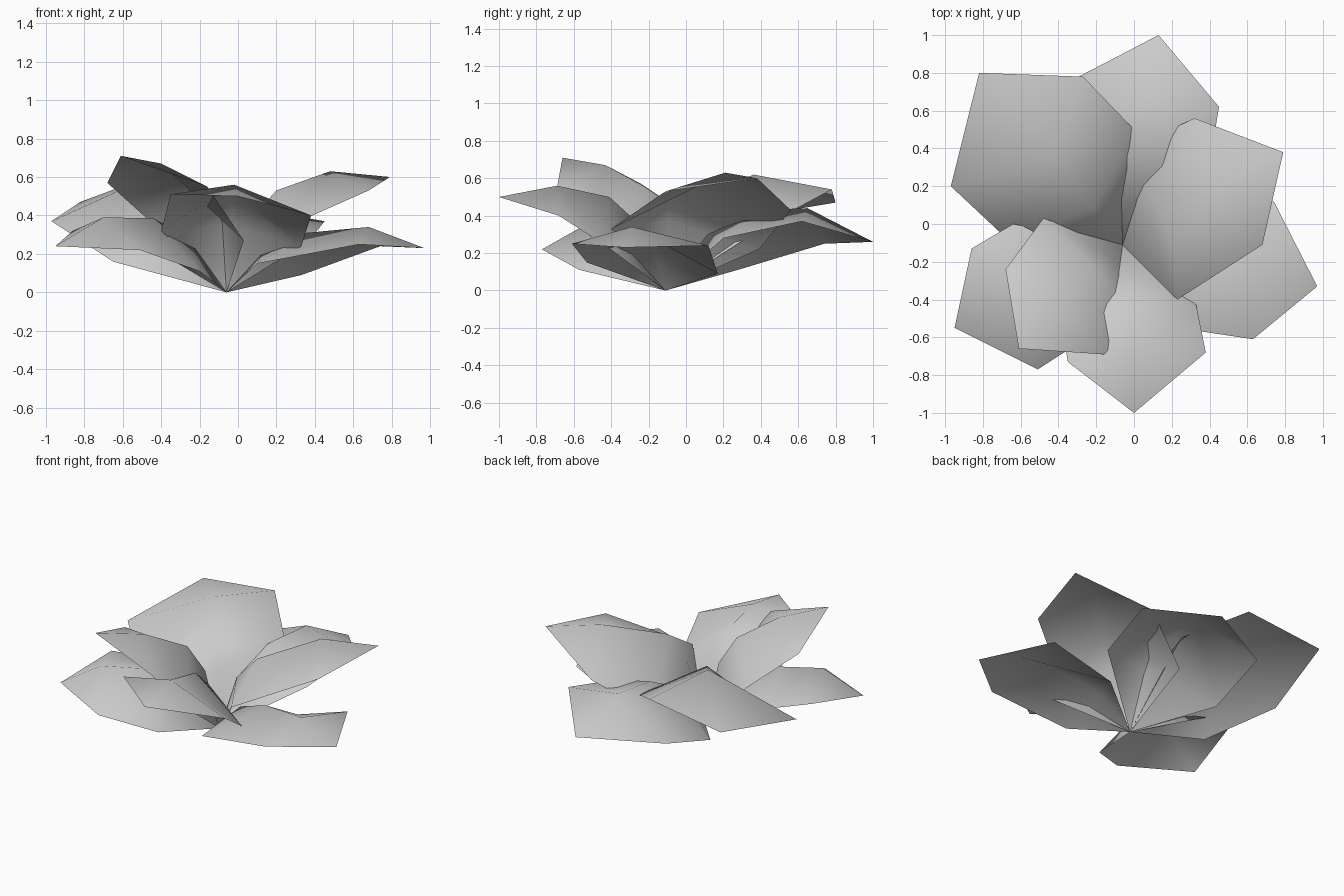
import bpy
import bmesh
from mathutils import Vector

cube = bpy.data.objects.get("Cube")
if cube:
    bpy.data.objects.remove(cube, do_unlink=True)

# One plain grey for every petal
grey = bpy.data.materials.new("soft grey")
grey.use_nodes = True
grey.diffuse_color = (0.6, 0.6, 0.6, 1)
grey.node_tree.nodes["Principled BSDF"].inputs["Base Color"].default_value = grey.diffuse_color

ROOT = Vector((-0.06, -0.11, 0))  # shared point where all petals meet


def petal(name, tip, rib, left_edge, right_edge):
    """A folded petal: a raised midrib with a bent panel strip on either side.
    rib and both edges run from the inner point to the outer point."""
    bm = bmesh.new()
    root, end = bm.verts.new(ROOT), bm.verts.new(tip)
    left, middle, right = ([bm.verts.new(p) for p in row]
                           for row in (left_edge, rib, right_edge))
    # The rib bulges upward between the root and its inner point
    inner = Vector(rib[0])
    knee = bm.verts.new(ROOT.lerp(inner, .45) + Vector((0, 0, .25 * inner.z)))
    for edge in (left, right):
        bm.faces.new((root, knee, edge[0]))
        bm.faces.new((knee, middle[0], edge[0]))
        bm.faces.new((edge[0], middle[0], middle[1], edge[1]))
        bm.faces.new((edge[1], middle[1], end))
    # Turn the upper side outward
    bmesh.ops.recalc_face_normals(bm, faces=bm.faces[:])
    if sum(f.normal.z * f.calc_area() for f in bm.faces) < 0:
        bmesh.ops.reverse_faces(bm, faces=bm.faces[:])
    mesh = bpy.data.meshes.new(name)
    bm.to_mesh(mesh)
    bm.free()
    mesh.materials.append(grey)
    for face in mesh.polygons:
        face.use_smooth = True
    obj = bpy.data.objects.new(name, mesh)
    bpy.context.collection.objects.link(obj)


# Upper ring of petals, standing more steeply
petal("upper_back_right_petal",
      tip=(-.82, .8, .47),
      rib=[(-.22, .09, .49), (-.42, .36, .62)],
      left_edge=[(-.65, -.1, .16), (-.97, .2, .37)],
      right_edge=[(.02, .48, .38), (-.27, .78, .54)])

petal("upper_left_petal",
      tip=(.79, .38, .6),
      rib=[(.2, -.08, .53), (.48, .21, .63)],
      left_edge=[(-.04, .39, .22), (.32, .56, .43)],
      right_edge=[(.23, -.4, .33), (.68, -.11, .53)])

petal("upper_front_right_petal",
      tip=(-.61, -.66, .71),
      rib=[(-.22, -.23, .56), (-.4, -.43, .67)],
      left_edge=[(.03, -.5, .27), (-.16, -.69, .55)],
      right_edge=[(-.48, .03, .39), (-.68, -.24, .57)])

petal("upper_front_petal",
      tip=(0, -1, .5),
      rib=[(-.03, -.41, .5), (-.02, -.69, .56)],
      left_edge=[(.33, -.43, .24), (.38, -.68, .4)],
      right_edge=[(-.4, -.45, .32), (-.35, -.73, .51)])

# Lower ring of petals, spreading flatter
petal("lower_back_petal",
      tip=(.13, 1, .26),
      rib=[(.01, .37, .43), (.06, .65, .44)],
      left_edge=[(.38, .2, .28), (.45, .62, .37)],
      right_edge=[(-.4, .31, .12), (-.37, .74, .25)])

petal("lower_left_petal",
      tip=(.97, -.33, .23),
      rib=[(.36, -.22, .31), (.68, -.29, .34)],
      left_edge=[(.33, .17, .09), (.74, .12, .24)],
      right_edge=[(.1, -.53, .15), (.63, -.61, .25)])

petal("lower_right_petal",
      tip=(-.95, -.55, .24),
      rib=[(-.44, -.33, .385), (-.7, -.47, .39)],
      left_edge=[(-.2, -.57, .11), (-.51, -.77, .22)],
      right_edge=[(-.64, 0, .28), (-.86, -.13, .32)])
